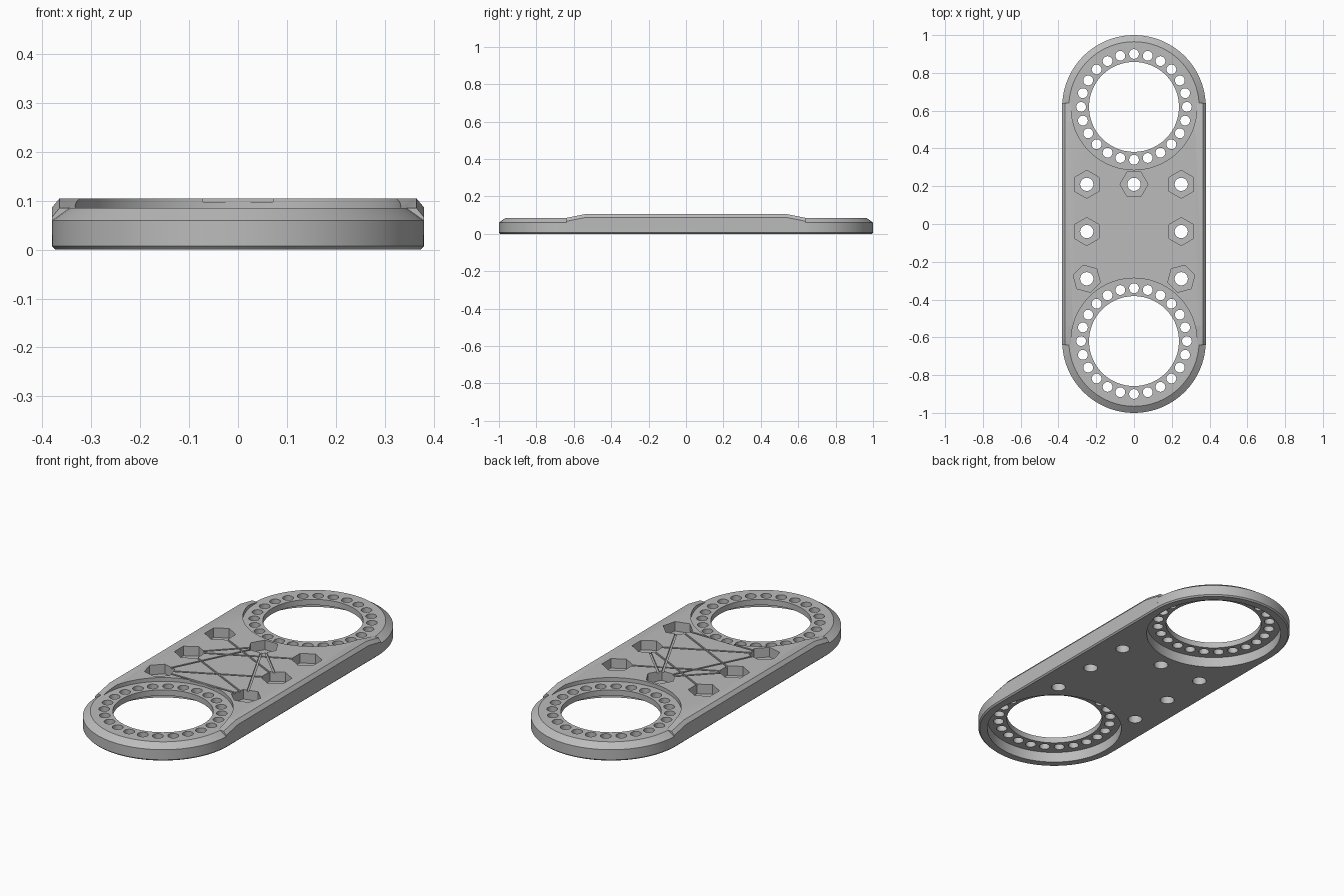
import bpy, bmesh, math
from mathutils import Vector

cube = bpy.data.objects.get("Cube")
if cube:
    bpy.data.objects.remove(cube, do_unlink=True)

R, CY, TOP, RIM = 0.38, 0.62, 0.105, 0.085

grey = bpy.data.materials.new("plain_grey")
grey.use_nodes = True
grey.diffuse_color = (0.5, 0.5, 0.5, 1)
grey.node_tree.nodes["Principled BSDF"].inputs["Base Color"].default_value = (0.5, 0.5, 0.5, 1)


def loft(bm, rings):
    """Skin a stack of equal-length point rings and cap both ends."""
    loops = [[bm.verts.new(p) for p in ring] for ring in rings]
    for a, b in zip(loops, loops[1:]):
        for i in range(len(a)):
            j = (i + 1) % len(a)
            bm.faces.new((a[i], a[j], b[j], b[i]))
    bm.faces.new(loops[0][::-1])
    bm.faces.new(loops[-1])


def prism(bm, x, y, r, z0, z1, sides=24, turn=0.0):
    angles = [turn + 2 * math.pi * i / sides for i in range(sides)]
    loft(bm, [[(x + r * math.cos(a), y + r * math.sin(a), z) for a in angles] for z in (z0, z1)])


def stadium(r, z, steps=48):
    pts = []
    for end in (0, 1):
        for i in range(steps + 1):
            a = math.pi * (end + i / steps)
            pts.append((r * math.cos(a), r * math.sin(a) + (CY if end == 0 else -CY), z))
    return pts


def finish(bm, name):
    bmesh.ops.recalc_face_normals(bm, faces=bm.faces)
    mesh = bpy.data.meshes.new(name)
    bm.to_mesh(mesh)
    bm.free()
    ob = bpy.data.objects.new(name, mesh)
    ob.data.materials.append(grey)
    bpy.context.collection.objects.link(ob)
    return ob


def combine(target, bm, name, operation, self_cut=False):
    tool = finish(bm, name)
    tool.hide_render = True
    mod = target.modifiers.new(name, 'BOOLEAN')
    mod.operation, mod.object, mod.solver = operation, tool, 'EXACT'
    mod.use_self = self_cut
    bpy.context.view_layer.objects.active = target
    bpy.ops.object.modifier_apply(modifier=mod.name)
    bpy.data.objects.remove(tool, do_unlink=True)


# Rounded base plate with chamfered edges
bm = bmesh.new()
loft(bm, [stadium(R - 0.007, 0), stadium(R, 0.007), stadium(R, 0.06), stadium(0.345, RIM)])
plate = finish(bm, "link_plate")

# Thicker middle with ramped ends and chamfered sides
bm = bmesh.new()
loft(bm, [[(-R, y, 0.03), (R, y, 0.03), (R, y, z - 0.018), (0.365, y, z), (-0.365, y, z), (-R, y, z - 0.018)]
          for y, z in ((-0.64, RIM), (-0.54, TOP), (0.54, TOP), (0.64, RIM))])
combine(plate, bm, "raised_middle", 'UNION')

# Round seats above and below each end
bm = bmesh.new()
for cy in (-CY, CY):
    prism(bm, 0, cy, 0.333, RIM, 0.2, 96)
    prism(bm, 0, cy, 0.335, -0.1, 0.055, 96)
combine(plate, bm, "seats", 'DIFFERENCE')

# Hex nut pockets: position and turn in degrees
nuts = [(0, 0.21, 0)]
for side in (-1, 1):
    nuts += [(side * 0.25, 0.21, 30), (side * 0.25, -0.04, 30), (side * 0.25, -0.29, 30 - side * 15)]

# Shallow straight grooves between the pockets
links = [((-0.25, -0.29), (0.25, -0.29))]
for s in (-0.25, 0.25):
    links += [((0, 0.21), (s, -0.29)), ((s, -0.04), (-s, -0.29)),
              ((s, -0.04), (-s, 0.21)), ((s, -0.04), (0, 0.21))]
bm = bmesh.new()
for a, b in links:
    a, b = Vector((*a, 0)), Vector((*b, 0))
    d = (b - a).normalized()
    n = Vector((-d.y, d.x, 0)) * 0.005
    loft(bm, [[p + n + Vector((0, 0, z)) for p, n in ((a, -n), (b, -n), (b, n), (a, n))]
              for z in (TOP - 0.007, 0.15)])
combine(plate, bm, "grooves", 'DIFFERENCE', True)

bm = bmesh.new()
for x, y, turn in nuts:
    prism(bm, x, y, 0.074, 0.055, 0.2, 6, math.radians(turn))
combine(plate, bm, "nut_pockets", 'DIFFERENCE')

# Through holes: nuts, large bores and the bolt circles
bm = bmesh.new()
for x, y, turn in nuts:
    prism(bm, x, y, 0.035, -0.1, 0.2)
for cy in (-CY, CY):
    prism(bm, 0, cy, 0.238, -0.1, 0.2, 96)
    for i in range(24):
        a = math.radians(15 * i)
        prism(bm, 0.28 * math.cos(a), cy + 0.28 * math.sin(a), 0.026, -0.1, 0.2, 20)
combine(plate, bm, "through_holes", 'DIFFERENCE')

bpy.ops.object.select_all(action='DESELECT')
plate.select_set(True)
bpy.context.view_layer.objects.active = plate
bpy.ops.object.shade_smooth_by_angle(angle=math.radians(25))
